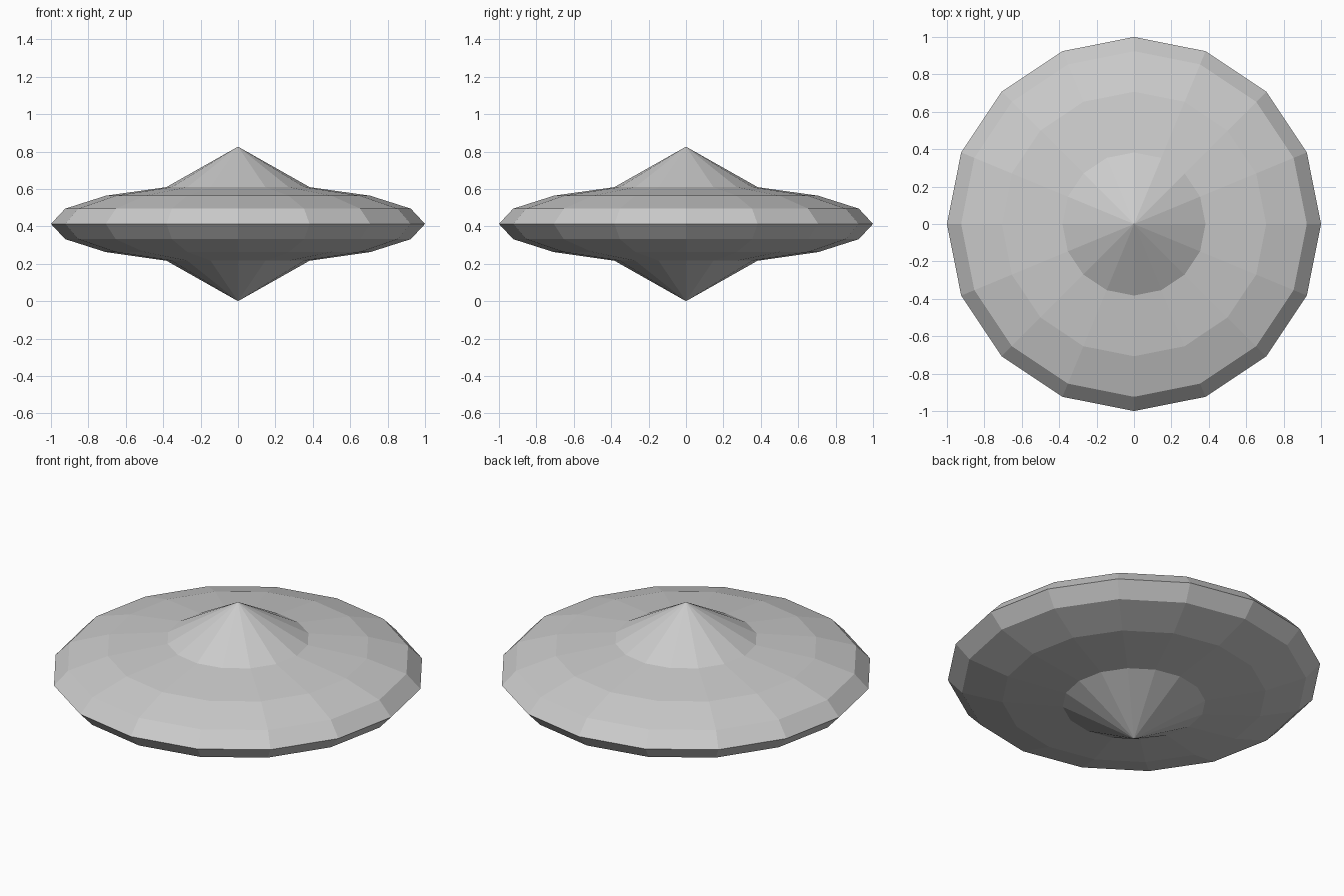
import bpy, bmesh

if "Cube" in bpy.data.objects:
    bpy.data.objects.remove(bpy.data.objects["Cube"])

HALF_HEIGHT = 0.413   # centre to pointed tip
FLATTEN = 0.213       # vertical squash of the disc

# Saucer: low-poly sphere squashed flat, with both poles pulled out to points
bm = bmesh.new()
bmesh.ops.create_uvsphere(bm, u_segments=16, v_segments=8, radius=1.0)
for v in bm.verts:
    if abs(v.co.z) > 0.99:
        v.co.z = HALF_HEIGHT if v.co.z > 0 else -HALF_HEIGHT
    else:
        v.co.z *= FLATTEN
    v.co.z += HALF_HEIGHT
bmesh.ops.recalc_face_normals(bm, faces=bm.faces)

mesh = bpy.data.meshes.new("saucer_disc")
bm.to_mesh(mesh)
bm.free()
bpy.context.collection.objects.link(bpy.data.objects.new("saucer_disc", mesh))
